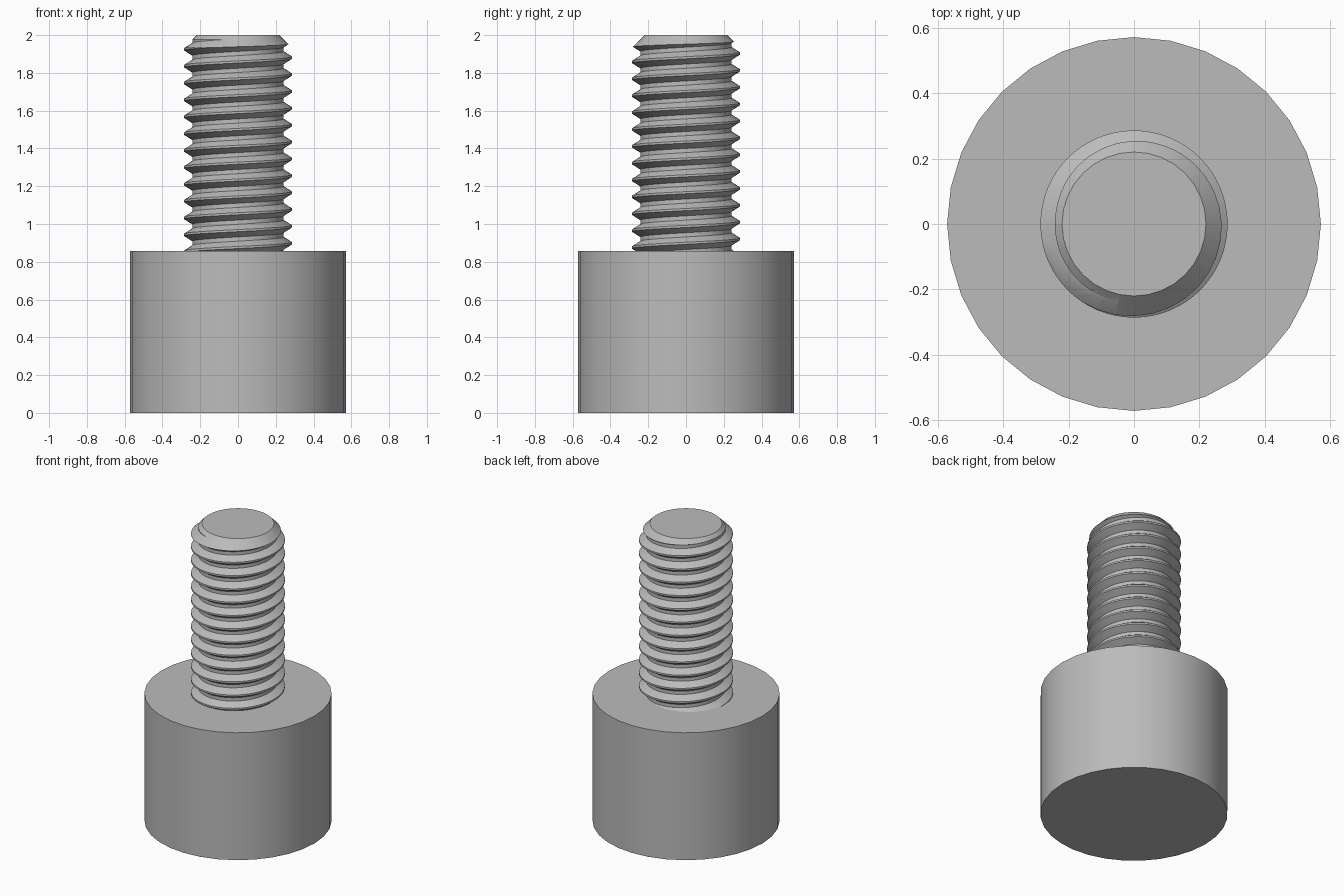
import bpy, bmesh
from math import cos, sin, pi, radians, floor

cube = bpy.data.objects.get("Cube")
if cube:
    bpy.data.objects.remove(cube, do_unlink=True)

HEAD_R, HEAD_H, TOP = 0.571, 0.857, 2.0
CREST_R, ROOT_R, TIP_R = 0.286, 0.242, 0.22
PITCH, CREST_Z, SIDES = 0.0893, 1.925, 64

steel = bpy.data.materials.new("grey steel")
steel.use_nodes = True
grey = (0.5, 0.5, 0.5, 1)
steel.diffuse_color = grey
steel.node_tree.nodes["Principled BSDF"].inputs["Base Color"].default_value = grey


def add_object(name, bm):
    bmesh.ops.recalc_face_normals(bm, faces=bm.faces)
    mesh = bpy.data.meshes.new(name)
    bm.to_mesh(mesh)
    bm.free()
    mesh.materials.append(steel)
    obj = bpy.data.objects.new(name, mesh)
    bpy.context.collection.objects.link(obj)
    return obj


def activate(obj):
    bpy.ops.object.select_all(action="DESELECT")
    obj.select_set(True)
    bpy.context.view_layer.objects.active = obj


def lathe(name, profile, sides):
    """Closed solid of revolution from (radius, z) points."""
    bm = bmesh.new()
    rings = [[bm.verts.new((r * cos(2 * pi * i / sides), r * sin(2 * pi * i / sides), z))
              for i in range(sides)] for r, z in profile]
    for low, high in zip(rings, rings[1:]):
        for i in range(sides):
            k = (i + 1) % sides
            bm.faces.new((low[i], low[k], high[k], high[i]))
    bm.faces.new(rings[0][::-1])
    bm.faces.new(rings[-1])
    return add_object(name, bm)


def threaded_rod(name, bottom, top):
    """Right-handed helical thread, cut flat at both ends."""
    # one pitch of the tooth: flat crest, sloped flanks, flat root
    tooth = [(-1 / 16, CREST_R), (1 / 16, CREST_R), (3 / 8, ROOT_R), (5 / 8, ROOT_R)]
    first = floor((bottom - CREST_Z) / PITCH) - 3
    last = floor((top - CREST_Z) / PITCH) + 3
    rows = [(n + f, r) for n in range(first, last) for f, r in tooth]
    bm = bmesh.new()
    columns = []
    for i in range(SIDES):
        turn = i / SIDES
        a = 2 * pi * turn
        columns.append([bm.verts.new((r * cos(a), r * sin(a),
                                      CREST_Z + PITCH * (n + turn - 0.5))) for n, r in rows])
    for i in range(SIDES):
        here, there = columns[i], columns[(i + 1) % SIDES]
        # closing the turn moves up by one whole tooth
        shift = len(tooth) if i == SIDES - 1 else 0
        for j in range(len(rows) - 1 - shift):
            bm.faces.new((here[j], there[j + shift], there[j + shift + 1], here[j + 1]))
    for z, normal in ((bottom, (0, 0, -1)), (top, (0, 0, 1))):
        bmesh.ops.bisect_plane(bm, geom=bm.verts[:] + bm.edges[:] + bm.faces[:],
                               plane_co=(0, 0, z), plane_no=normal, clear_outer=True)
        rim = [e for e in bm.edges if e.is_boundary and
               all(abs(v.co.z - z) < 1e-4 for v in e.verts)]
        bmesh.ops.holes_fill(bm, edges=rim, sides=0)
    return add_object(name, bm)


# Cylindrical head
head = lathe("head", [(HEAD_R, 0), (HEAD_R, HEAD_H)], 32)

# Threaded shank, trimmed by a chamfered envelope
shank = threaded_rod("threaded_shank", HEAD_H - 0.05, TOP + 0.06)
envelope = lathe("chamfer_envelope",
                 [(TIP_R + 0.1, HEAD_H - 0.2), (TIP_R + 0.1, TOP - 0.1), (TIP_R, TOP)], SIDES // 2)
envelope.hide_render = True
trim = shank.modifiers.new("chamfer", "BOOLEAN")
trim.operation = "INTERSECT"
trim.solver = "EXACT"
trim.object = envelope
activate(shank)
bpy.ops.object.modifier_apply(modifier=trim.name)
bpy.data.objects.remove(envelope, do_unlink=True)

for part in (head, shank):
    activate(part)
    bpy.ops.object.shade_smooth_by_angle(angle=radians(30))
